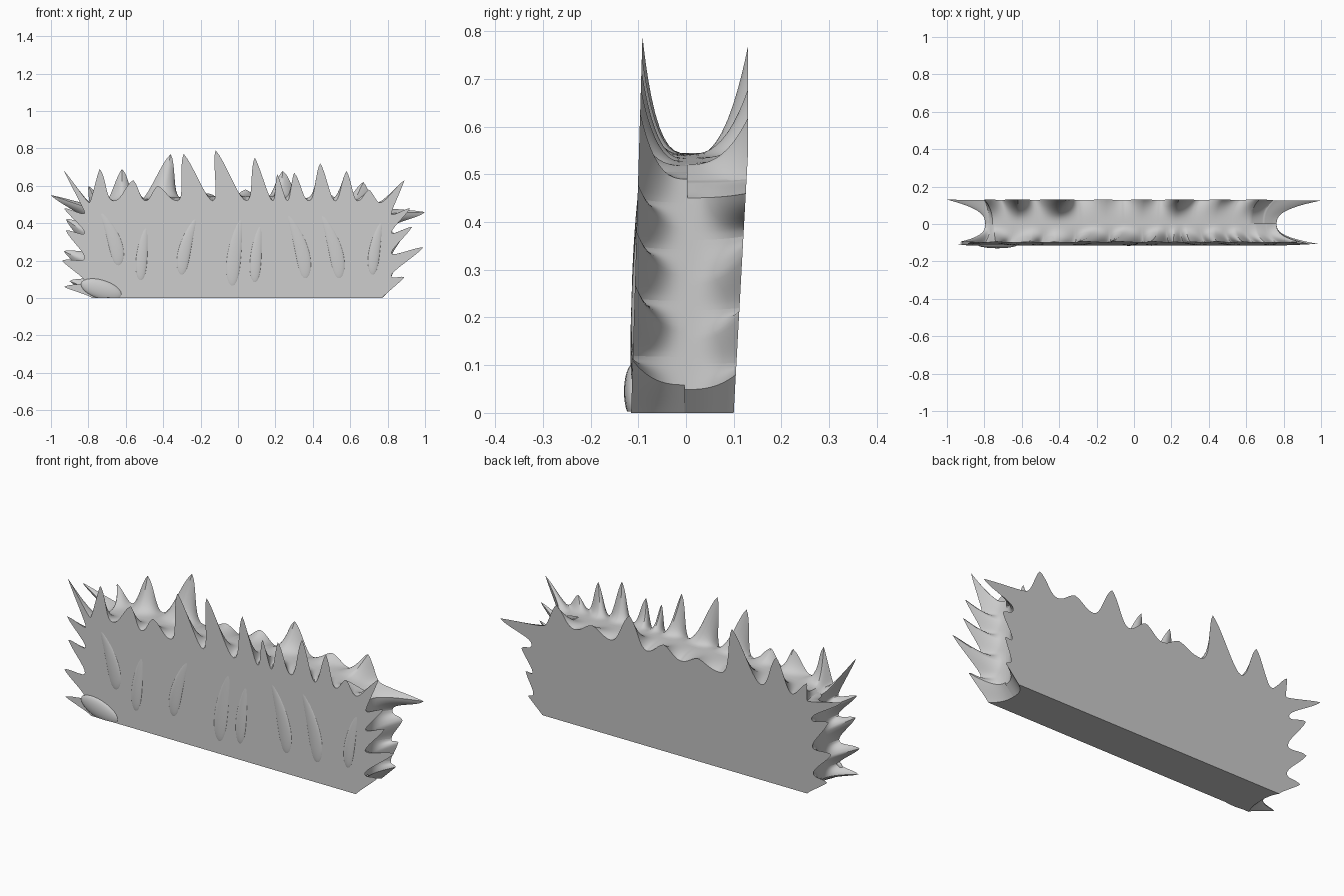
import bpy, bmesh, math
from mathutils import Vector

if "Cube" in bpy.data.objects:
    bpy.data.objects.remove(bpy.data.objects["Cube"])

# Spikes around each face, clockwise from lower left: tip x, tip z, lean
FRONT = [(-.93, .06, .02), (-.94, .20, .06), (-.92, .36, .07), (-.93, .48, .07),
         (-.93, .68, .16), (-.74, .69, .03), (-.56, .63, 0), (-.43, .60, 0),
         (-.29, .77, -.07), (-.12, .79, -.07), (.09, .75, -.05), (.21, .66, -.02),
         (.30, .67, 0), (.44, .72, -.02), (.58, .68, 0), (.70, .58, 0),
         (.89, .63, .12), (.92, .48, .08), (.93, .38, .08), (.99, .27, .09),
         (.89, .11, .05)]
BACK = [(-.90, .09, .04), (-.93, .25, .06), (-.92, .42, .08), (-1.0, .55, .06),
        (-.80, .60, -.02), (-.62, .69, .02), (-.36, .77, .06), (-.16, .56, 0),
        (.04, .58, 0), (.24, .68, 0), (.46, .57, 0),
        (.67, .62, 0), (1.0, .46, .0),
        (.88, .33, .05), (.86, .21, .05), (.85, .08, .03)]


def smooth(obj, angle=35):
    bpy.ops.object.select_all(action='DESELECT')
    obj.select_set(True)
    bpy.context.view_layer.objects.active = obj
    bpy.ops.object.shade_smooth_by_angle(angle=math.radians(angle))


def add_object(name, bm):
    bmesh.ops.recalc_face_normals(bm, faces=bm.faces)
    me = bpy.data.meshes.new(name)
    bm.to_mesh(me)
    bm.free()
    obj = bpy.data.objects.new(name, me)
    bpy.context.collection.objects.link(obj)
    smooth(obj)
    return obj


def root(x, z, lean):
    if abs(x) > .825:
        return Vector((math.copysign(.82, x), min(z - lean, .50)))
    return Vector((x - lean, .52))


def outline(tips):
    """Pairs of (inner smooth point, outer spiky point) along the edge."""
    roots = [root(*t) for t in tips]
    valleys = [Vector((-.78, 0))]
    valleys += [(a + b) / 2 for a, b in zip(roots, roots[1:])]
    valleys.append(Vector((.77, 0)))
    pairs = []
    n = 9
    for i, (tx, tz, lean) in enumerate(tips):
        tip, r = Vector((tx, tz)), roots[i]
        for start, forward in ((valleys[i], True), (valleys[i + 1], False)):
            # rounded valley, then a plump taper to the tip
            d = start - r
            d = d * min(1, .11 / max(d.length, .001))
            c1, c2 = r + d * .58, r + d * .42 + (tip - r) * .78
            part = []
            for k in range(n):
                s = k / n if forward else (k + 1) / n
                q = s if forward else 1 - s
                p = 1 - q
                outer = start * p ** 3 + c1 * 3 * q * p * p + c2 * 3 * q * q * p + tip * q ** 3
                part.append((start.lerp(r, q), outer))
            pairs += part
            if forward:
                pairs.append((r, tip))
    return [(valleys[0], valleys[0])] + pairs[1:]


def face_y(side, z):
    return -.115 + .03 * z if side < 0 else .10 + .055 * min(z, .55)


# One half of the block: smooth groove in the middle flaring to a spiky face
def half(name, tips, side):
    bm = bmesh.new()
    pairs = outline(tips)
    rings = []
    for u in (-.03, .12, .25, .36, .47, .57, .67, .76, .84, .9, .95, 1):
        ring = []
        w = max(u, 0) ** 2.7
        for inner, outer in pairs:
            hump = .035 * max(0, 1 - (inner.x / .8) ** 2) if inner.y > .4 else 0
            mid = Vector((inner.x * (.93 if inner.x > 0 else .97), inner.y * .98 + hump))
            p = mid.lerp(outer, w)
            ring.append(bm.verts.new((p.x, face_y(side, p.y) * u, max(p.y, 0))))
        rings.append(ring)
    m = len(pairs)
    for a, b in zip(rings, rings[1:]):
        for i in range(m):
            j = (i + 1) % m
            bm.faces.new((a[i], a[j], b[j], b[i]))
    bm.faces.new(rings[-1])
    return add_object(name, bm)


half("front_half", FRONT, -1)
half("back_half", BACK, 1)


# Low-relief blade growing up the front: rounded foot, tapered leaning top
def blade(x, z, width, height, lean, depth=.012):
    bm = bmesh.new()
    bmesh.ops.create_uvsphere(bm, u_segments=24, v_segments=20, radius=1)
    for v in bm.verts:
        t = (v.co.z + 1) / 2
        taper = 1 - .5 * t
        pz = z + height * t
        v.co = Vector((x + v.co.x * width * taper + lean * t * t,
                       face_y(-1, pz) + v.co.y * depth * (1 - .5 * t) + .003, pz))
    return add_object("front_blade", bm)


for args in ((-.52, .09, .04, .30, .03), (-.30, .12, .045, .32, .08),
             (-.03, .06, .05, .38, .05), (.09, .08, .04, .32, .03),
             (.36, .10, .05, .36, -.10), (.54, .10, .05, .36, -.10),
             (-.64, .17, .05, .30, -.10), (.72, .12, .04, .30, .05)):
    blade(*args)

# Bulge at the lower left corner of the front
bm = bmesh.new()
bmesh.ops.create_uvsphere(bm, u_segments=24, v_segments=16, radius=1)
for v in bm.verts:
    v.co = Vector((-.73 + v.co.x * .10 - v.co.z * .05,
                   min(-.108 + v.co.y * .022, -.10), max(.045 + v.co.z * .06, .003)))
add_object("corner_bulge", bm)
